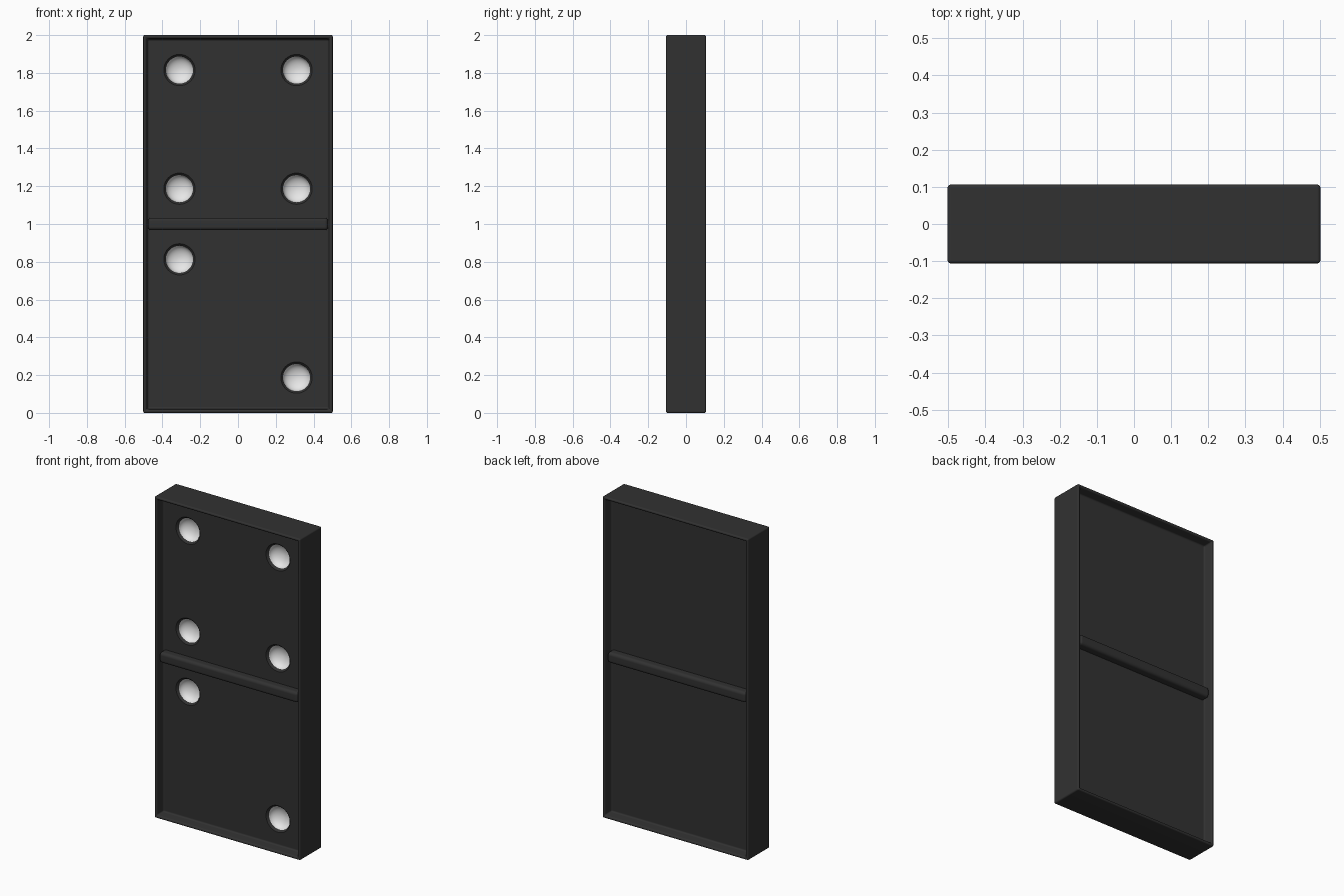
import bpy
import bmesh
from math import cos, sin, pi, radians

if "Cube" in bpy.data.objects:
    bpy.data.objects.remove(bpy.data.objects["Cube"])


def material(name, value):
    mat = bpy.data.materials.new(name)
    mat.use_nodes = True
    colour = (value, value, value, 1)
    mat.diffuse_color = colour
    mat.node_tree.nodes["Principled BSDF"].inputs["Base Color"].default_value = colour
    return mat


MATS = [material("charcoal", 0.031), material("white", 0.8)]
HALF_WIDTH, HALF_DEPTH, RECESS = 0.502, 0.106, 0.057
FLOOR = HALF_DEPTH - RECESS


def make_object(name, bm):
    bmesh.ops.recalc_face_normals(bm, faces=bm.faces)
    mesh = bpy.data.meshes.new(name)
    bm.to_mesh(mesh)
    bm.free()
    for mat in MATS:
        mesh.materials.append(mat)
    obj = bpy.data.objects.new(name, mesh)
    bpy.context.collection.objects.link(obj)
    return obj


def round_edges(obj, width):
    bevel = obj.modifiers.new("soft_edges", "BEVEL")
    bevel.width = width
    bevel.segments = 4
    bevel.limit_method = "ANGLE"
    bevel.angle_limit = radians(30)


def apply_and_smooth(obj):
    bpy.ops.object.select_all(action="DESELECT")
    obj.select_set(True)
    bpy.context.view_layer.objects.active = obj
    for mod in list(obj.modifiers):
        bpy.ops.object.modifier_apply(modifier=mod.name)
    bpy.ops.object.shade_smooth_by_angle(angle=radians(32))
    obj.modifiers.new("flat_panels", "WEIGHTED_NORMAL").keep_sharp = True


# Tile: a slab with a deep sunken panel inside a thin rim on both faces
bm = bmesh.new()
bmesh.ops.create_cube(bm, size=1)
for v in bm.verts:
    v.co = (v.co.x * 2 * HALF_WIDTH, v.co.y * 2 * HALF_DEPTH, v.co.z * 2 + 1)
bm.normal_update()
for face in [f for f in bm.faces if abs(f.normal.y) > 0.9]:
    bmesh.ops.inset_region(bm, faces=[face], thickness=0.025)
    bmesh.ops.inset_region(bm, faces=[face], thickness=0.008)
    for v in face.verts:
        v.co.y = FLOOR if v.co.y > 0 else -FLOOR
tile = make_object("tile", bm)
round_edges(tile, 0.01)

# Pip cutter: a dark rounded lip around a white bowl
SIDES, BOWL_STEPS = 32, 8
PIP_R, PIP_TOP, PIP_DEPTH = 0.072, 0.014, 0.045
profile = [(0.088, -0.005), (0.081, 0.002), (0.075, 0.008)]
for i in range(BOWL_STEPS):
    a = pi / 2 * i / BOWL_STEPS
    profile.append((PIP_R * cos(a), PIP_TOP + PIP_DEPTH * sin(a)))


def add_pip(bm, x, z):
    rings = []
    for r, d in profile:
        rings.append([bm.verts.new((x + r * cos(2 * pi * k / SIDES), d - FLOOR,
                                    z + r * sin(2 * pi * k / SIDES)))
                      for k in range(SIDES)])
    bm.faces.new(rings[0])
    for i, (a, b) in enumerate(zip(rings, rings[1:])):
        for k in range(SIDES):
            n = (k + 1) % SIDES
            bm.faces.new((a[k], a[n], b[n], b[k])).material_index = int(i > 2)
    tip = bm.verts.new((x, PIP_TOP + PIP_DEPTH - FLOOR, z))
    for k in range(SIDES):
        n = (k + 1) % SIDES
        bm.faces.new((rings[-1][k], rings[-1][n], tip)).material_index = 1


bm = bmesh.new()
for x, z in [(-0.31, 1.815), (0.31, 1.815), (-0.31, 1.187), (0.31, 1.187),
             (-0.31, 0.813), (0.31, 0.187)]:
    add_pip(bm, x, z)
cutter = make_object("pip_cutter", bm)
cutter.hide_render = True

# Scoop the pips out of the front panel
cut = tile.modifiers.new("pips", "BOOLEAN")
cut.operation = "DIFFERENCE"
cut.solver = "EXACT"
cut.object = cutter
apply_and_smooth(tile)
bpy.data.objects.remove(cutter)

# Rounded dividing bar across the middle of each face, just below the rim
BAR_HEIGHT, BAR_ROOT = 0.048, 0.02
for name, side in (("front_divider", -1), ("back_divider", 1)):
    bm = bmesh.new()
    bmesh.ops.create_cube(bm, size=1)
    for v in bm.verts:
        reach = BAR_HEIGHT if v.co.y > 0 else -BAR_ROOT
        v.co = (v.co.x * 0.954, side * (FLOOR + reach), 1 + v.co.z * 0.066)
    bar = make_object(name, bm)
    round_edges(bar, 0.018)
    apply_and_smooth(bar)
